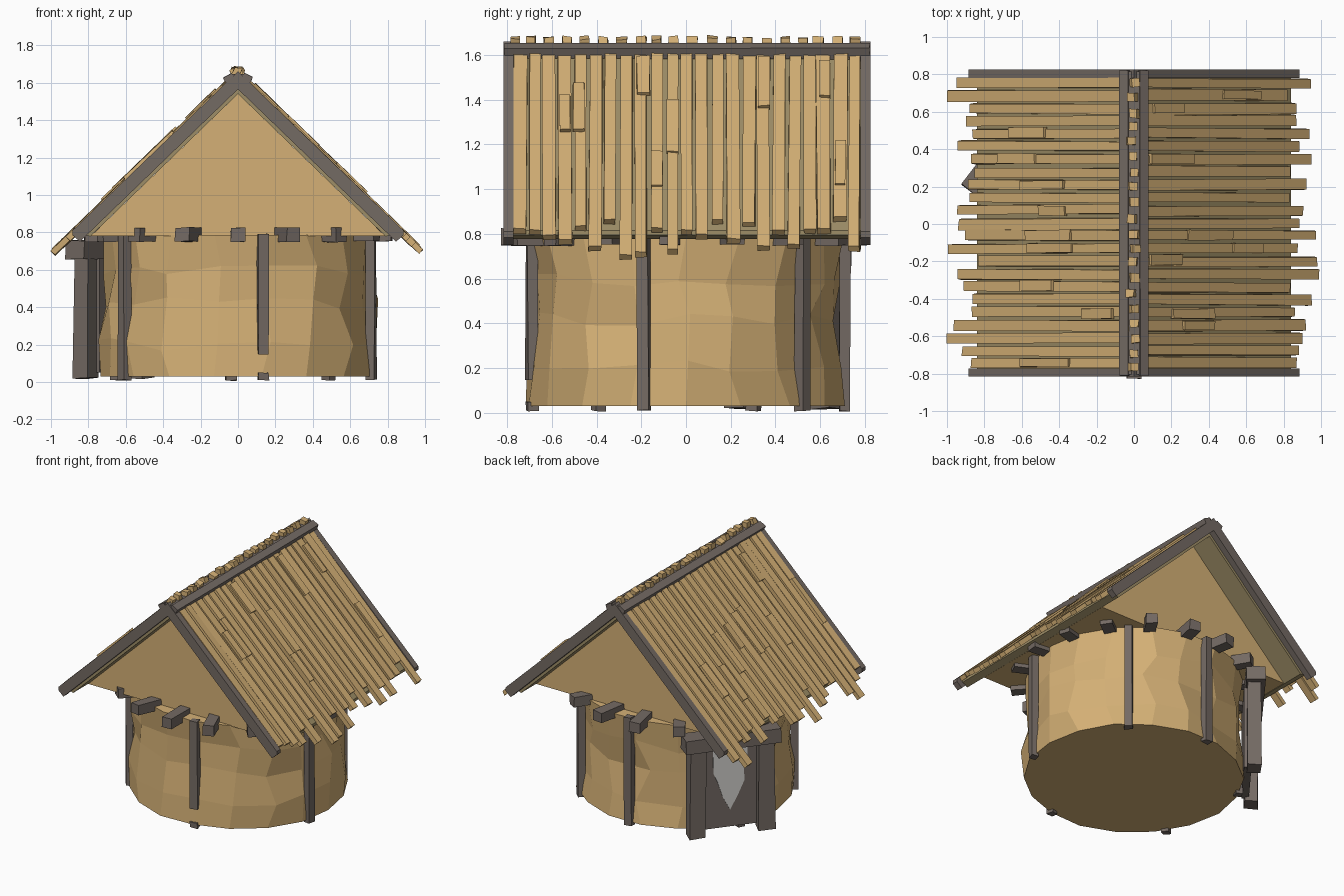
import bpy, bmesh, math, random
from mathutils import Vector, Matrix

if "Cube" in bpy.data.objects:
    bpy.data.objects.remove(bpy.data.objects["Cube"])

random.seed(7)
R = random.uniform


def material(name, rgb):
    m = bpy.data.materials.new(name)
    m.diffuse_color = (*rgb, 1)
    m.use_nodes = True
    m.node_tree.nodes["Principled BSDF"].inputs["Base Color"].default_value = m.diffuse_color
    return m


STRAW = material("straw_tan", (0.66, 0.435, 0.18))
WOOD = material("dark_wood", (0.175, 0.145, 0.127))
DECK = material("olive_thatch", (0.34, 0.27, 0.135))
GREY = material("grey_cloth", (0.66, 0.65, 0.63))


def finish(bm, name, mat):
    bmesh.ops.recalc_face_normals(bm, faces=bm.faces)
    me = bpy.data.meshes.new(name)
    bm.to_mesh(me)
    bm.free()
    me.materials.append(mat)
    ob = bpy.data.objects.new(name, me)
    bpy.context.collection.objects.link(ob)
    return ob


def add_box(bm, matrix, size, jitter=0.0):
    """Box centred on the matrix, with slightly uneven hand-hewn corners."""
    vs = bmesh.ops.create_cube(bm, size=1)["verts"]
    for v in vs:
        p = Vector([c * s + R(-jitter, jitter) for c, s in zip(v.co, size)])
        v.co = matrix @ p


def radial(deg, r, z):
    """Frame on the round wall: local x points outward, y along the wall."""
    return Matrix.Rotation(math.radians(deg), 4, 'Z') @ Matrix.Translation((r, 0, z))


def prism(name, pts, y0, y1, mat):
    """Extrude an x-z outline along y."""
    bm = bmesh.new()
    f = bm.faces.new([bm.verts.new((x, y0, z)) for x, z in pts])
    ext = bmesh.ops.extrude_face_region(bm, geom=[f])["geom"]
    for v in ext:
        if isinstance(v, bmesh.types.BMVert):
            v.co.y = y1
    return finish(bm, name, mat)


def chevron(right):
    """Mirror a half outline running from outer apex to inner apex."""
    return right + [(-x, z) for x, z in reversed(right[1:-1])]


# Round mud wall with rough facets, slightly pinched front to back
bm = bmesh.new()
SEG = 18
rows = [(0.03, 0.728), (0.2, 0.735), (0.42, 0.715), (0.6, 0.712), (0.785, 0.715)]
rings = []
for i, (z, r) in enumerate(rows):
    ring = []
    inner = 0 < i < len(rows) - 1
    for k in range(SEG):
        a = math.tau * (k + (R(-0.25, 0.25) if inner else 0)) / SEG
        rr = r + (R(-0.03, 0.02) if inner else R(-0.008, 0.008))
        zz = z + (R(-0.035, 0.035) if inner else 0)
        sx, sy = (1.02, 0.97) if inner else (1.01, 0.99)
        ring.append(bm.verts.new((sx * rr * math.cos(a), sy * rr * math.sin(a), zz)))
    rings.append(ring)
for lo, hi in zip(rings, rings[1:]):
    for k in range(SEG):
        n = (k + 1) % SEG
        bm.faces.new((lo[k], lo[n], hi[n], hi[k]))
bm.faces.new(rings[0])
bm.faces.new(rings[-1])
finish(bm, "round_wall", STRAW)

# Upright posts against the wall, one of them broken near the ground
bm = bmesh.new()
for deg, r, z0, z1 in ((-147, 0.72, 0.01, 0.82), (-79, 0.70, 0.15, 0.79), (-79, 0.70, 0.01, 0.05),
                       (-15, 0.735, 0.01, 0.80), (47, 0.715, 0.01, 0.80), (93, 0.71, 0.01, 0.80),
                       (155, 0.72, 0.01, 0.06)):
    add_box(bm, radial(deg, r, (z0 + z1) / 2), (0.05, 0.055, z1 - z0), 0.004)
finish(bm, "wall_posts", WOOD)

# Radial beam ends under the roof
bm = bmesh.new()
for k in range(17):
    add_box(bm, radial(-90 + k * 360 / 17, 0.715, 0.788), (0.22, 0.08, 0.075), 0.004)
finish(bm, "roof_beams", WOOD)

# Doorway: posts, lintel, panel and torn cloth
DOOR = Matrix.Translation((-0.664, 0.432, 0)) @ Matrix.Rotation(math.radians(142.5), 4, 'Z')


def door(depth, t, z):
    return DOOR @ Matrix.Translation((depth, t, z))


bm = bmesh.new()
for t in (-0.24, 0.24):
    add_box(bm, door(0, t, 0.34), (0.09, 0.11, 0.64), 0.005)
finish(bm, "door_posts", WOOD)
bm = bmesh.new()
add_box(bm, door(0.01, 0, 0.705), (0.13, 0.66, 0.10), 0.005)
finish(bm, "door_lintel", WOOD)
bm = bmesh.new()
add_box(bm, door(-0.04, 0, 0.355), (0.05, 0.42, 0.61))
finish(bm, "door_panel", WOOD)
bm = bmesh.new()
outline = [(-0.12, 0.65), (0.12, 0.65), (0.118, 0.5), (0.095, 0.47), (0.1, 0.38),
           (0.055, 0.28), (0.0, 0.175), (-0.05, 0.27), (-0.085, 0.38), (-0.115, 0.45)]
front, back = [[bm.verts.new(DOOR @ Vector((d, t, z))) for t, z in outline]
               for d in (-0.0085, -0.0165)]
bm.faces.new(front)
bm.faces.new(back)
for i in range(len(outline)):
    j = (i + 1) % len(outline)
    bm.faces.new((front[i], front[j], back[j], back[i]))
finish(bm, "door_cloth", GREY)

# Gable block set well back, roof deck and barge boards
prism("gable", [(0, 1.54), (0.787, 0.78), (-0.787, 0.78)], -0.61, 0.61, STRAW)
deck = chevron([(0, 1.625), (0.84, 0.815), (0.84, 0.795), (0.79, 0.778), (0, 1.54)])
prism("roof_deck", deck, -0.78, 0.78, DECK)
barge = chevron([(0, 1.66), (0.885, 0.81), (0.885, 0.785), (0.845, 0.75), (0, 1.565)])
for name, y0, y1 in (("front_barge_board", -0.815, -0.772), ("back_barge_board", 0.78, 0.825)):
    prism(name, barge, y0, y1, WOOD)

# Roof planks, with shorter patch planks laid on top
SLOPE = math.atan(0.965)
CS, SN = math.cos(SLOPE), math.sin(SLOPE)


def plank(bm, side, y, w, s0, s1, n, thick):
    """Plank on one slope, from s0 to s1 down the slope, n above it."""
    mid, skew = (s0 + s1) / 2, R(-0.005, 0.005)
    ax = Vector((side * CS, 0, -SN))
    up = Vector((side * SN, 0, CS))
    m = Matrix((ax, Vector((0, 1, 0)), up)).transposed().to_4x4()
    m.translation = Vector((0, y, 1.66)) + ax * mid + up * n
    m = m @ Matrix.Rotation(skew, 4, 'Z')
    add_box(bm, m, (s1 - s0, w, thick), 0.003)


# Eave reach of each plank from back to front
REACH = {
    -1: [.95, 1, .88, .9, .86, .94, .87, .85, .89, .88, .94, .94, .9, .99, .83, .94, .91, .86, .87, .96, 1, .92, .87],
    1: [.95, .82, .87, .87, .94, .88, .95, .84, .92, .83, .9, .88, .97, .87, .98, .99, .83, .95, .86, .92, .9, .88, .87]}
# Patch planks: y and the span across x
PATCH = {
    -1: [(.49, .47, .66), (.35, .52, .72), (.21, .37, .6), (.07, .36, .5), (-.06, .33, .57),
         (-.13, .32, .56), (-.33, .43, .6), (-.48, .11, .27), (-.74, .34, .6)],
    1: [(.69, .47, .67), (.35, .08, .31), (-.06, .28, .52), (-.13, .52, .68), (-.19, .08, .25),
        (-.48, .2, .42), (-.54, .26, .42), (.62, .1, .26)]}
for side, label in ((-1, "left"), (1, "right")):
    bm = bmesh.new()
    for k, reach in enumerate(REACH[side]):
        y = 0.755 - 1.5 * k / (len(REACH[side]) - 1) + R(-0.005, 0.005)
        plank(bm, side, y, R(0.049, 0.06), 0.03, (reach - 0.002) / CS, R(-0.016, -0.006), 0.032)
    finish(bm, label + "_roof_planks", STRAW)
    bm = bmesh.new()
    for y, x0, x1 in PATCH[side]:
        plank(bm, side, y, R(0.045, 0.06), x0 / CS, x1 / CS, 0.008, 0.022)
    finish(bm, label + "_patch_planks", STRAW)

# Ridge rails and pole, with plank ends poking up between them
bm = bmesh.new()
for side in (-1, 1):
    m = Matrix.Translation((side * 0.046, 0.005, 1.617)) @ Matrix.Rotation(side * 0.45, 4, 'Y')
    add_box(bm, m, (0.052, 1.635, 0.05), 0.003)
add_box(bm, Matrix.Translation((0, 0.005, 1.622)), (0.06, 1.62, 0.05))
finish(bm, "ridge_rails", WOOD)
bm = bmesh.new()
for k in range(20):
    y = -0.77 + 1.53 * k / 19 + R(-0.01, 0.01)
    m = Matrix.Translation((R(-0.018, 0.01), y, 1.65)) @ Matrix.Rotation(R(-0.5, 0.5), 4, 'Y')
    add_box(bm, m, (0.045, 0.044, R(0.05, 0.066)), 0.004)
finish(bm, "ridge_plank_ends", STRAW)
